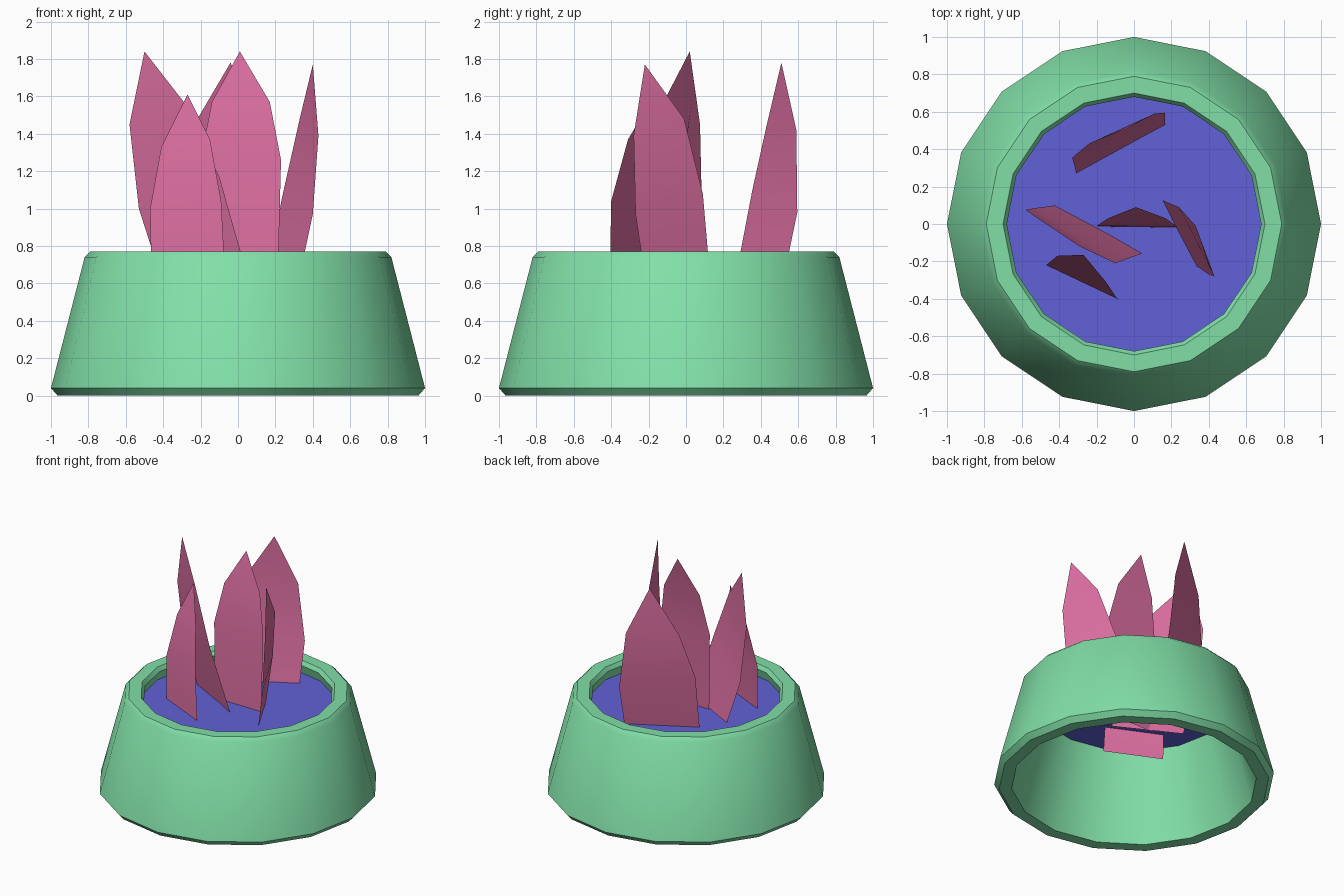
import bpy, bmesh, math

if "Cube" in bpy.data.objects:
    bpy.data.objects.remove(bpy.data.objects["Cube"])

SIDES = 16


def material(name, color):
    m = bpy.data.materials.new(name)
    m.diffuse_color = (*color, 1)
    m.use_nodes = True
    m.node_tree.nodes["Principled BSDF"].inputs["Base Color"].default_value = m.diffuse_color
    return m


def make_object(name, bm, mat, angle=40):
    bmesh.ops.recalc_face_normals(bm, faces=bm.faces)
    mesh = bpy.data.meshes.new(name)
    bm.to_mesh(mesh)
    bm.free()
    mesh.materials.append(mat)
    ob = bpy.data.objects.new(name, mesh)
    bpy.context.collection.objects.link(ob)
    bpy.ops.object.select_all(action='DESELECT')
    ob.select_set(True)
    bpy.context.view_layer.objects.active = ob
    bpy.ops.object.shade_smooth_by_angle(angle=math.radians(angle))
    return ob


def ring(bm, r, z):
    return [bm.verts.new((r * math.cos(2 * math.pi * i / SIDES),
                          r * math.sin(2 * math.pi * i / SIDES), z))
            for i in range(SIDES)]


green = material("pot_green", (0.22, 0.74, 0.39))
blue = material("fill_blue", (0.12, 0.12, 0.68))
pink = material("leaf_pink", (0.72, 0.16, 0.36))

# Open tapered pot: closed wall profile (radius, height) turned around z
profile = [(0.965, 0), (1.0, 0.04), (0.82, 0.74), (0.79, 0.77),
           (0.70, 0.77), (0.68, 0.74), (0.875, 0)]
bm = bmesh.new()
rings = [ring(bm, r, z) for r, z in profile]
for k in range(len(rings)):
    a, b = rings[k], rings[(k + 1) % len(rings)]
    for i in range(SIDES):
        j = (i + 1) % SIDES
        bm.faces.new((a[i], a[j], b[j], b[i]))
make_object("pot", bm, green)

# Flat fill inside the pot
bm = bmesh.new()
bm.faces.new(ring(bm, 0.70, 0.67))
fill = make_object("soil", bm, blue)
if fill.data.polygons[0].normal.z < 0:
    fill.data.flip_normals()

# Leaves: tip, then left edge and right edge from shoulder to base
leaves = {
    "left_leaf": ((-.50, .02, 1.84),
                  [(-.58, .075, 1.45), (-.53, .085, 1.0), (-.37, .105, .5)],
                  [(-.29, -.12, 1.57), (-.10, -.21, 1.17), (.09, -.14, .5)]),
    "back_leaf": ((-.04, .51, 1.78),
                  [(-.24, .43, 1.44), (-.33, .355, 1.1), (-.30, .24, .5)],
                  [(.11, .59, 1.42), (.165, .595, .98), (.165, .495, .5)]),
    "centre_leaf": ((.01, .09, 1.84),
                    [(-.14, .03, 1.57), (-.20, -.01, 1.26), (-.19, -.015, .5)],
                    [(.17, .03, 1.57), (.23, -.015, 1.26), (.21, -.02, .5)]),
    "front_leaf": ((-.27, -.165, 1.61),
                   [(-.41, -.17, 1.33), (-.47, -.22, 1.0), (-.46, -.225, .47)],
                   [(-.15, -.31, 1.37), (-.09, -.40, 1.04), (-.06, -.41, .47)]),
    "right_leaf": ((.40, -.22, 1.77),
                   [(.43, -.28, 1.39), (.40, -.27, .97), (.30, -.20, .5)],
                   [(.33, -.01, 1.48), (.24, .09, 1.08), (.12, .14, .5)]),
}
for name, (tip, left, right) in leaves.items():
    bm = bmesh.new()
    t = bm.verts.new(tip)
    lv = [bm.verts.new(p) for p in left]
    rv = [bm.verts.new(p) for p in right]
    bm.faces.new((t, lv[0], rv[0]))
    for i in range(2):
        bm.faces.new((lv[i], lv[i + 1], rv[i + 1], rv[i]))
    make_object(name, bm, pink)
